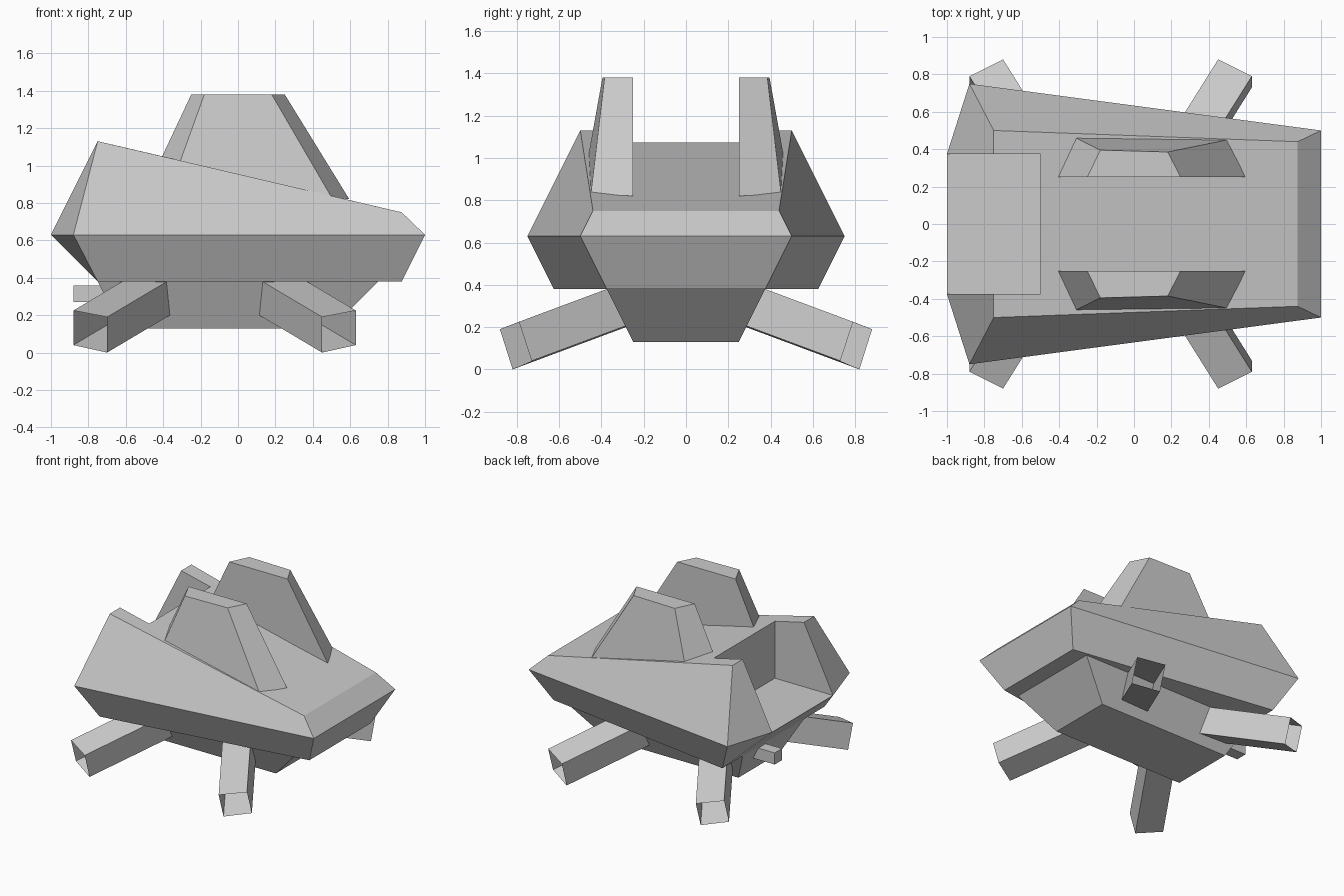
import bpy, bmesh
from mathutils import Vector

if "Cube" in bpy.data.objects:
    bpy.data.objects.remove(bpy.data.objects["Cube"])


def build(name, verts, faces, mirror=False):
    """Flat-faced mesh object; optionally mirrored across y = 0."""
    bm = bmesh.new()
    vs = [bm.verts.new(v) for v in verts]
    for f in faces:
        bm.faces.new([vs[i] for i in f])
    if mirror:
        bmesh.ops.mirror(bm, geom=bm.verts[:] + bm.edges[:] + bm.faces[:],
                         axis='Y', merge_dist=0.0001)
        bmesh.ops.remove_doubles(bm, verts=bm.verts[:], dist=0.0001)
    bmesh.ops.recalc_face_normals(bm, faces=bm.faces[:])
    me = bpy.data.meshes.new(name)
    bm.to_mesh(me)
    bm.free()
    ob = bpy.data.objects.new(name, me)
    bpy.context.collection.objects.link(ob)
    return ob


def loft(name, start, end, open_start=False):
    """Join two four-point loops into a solid block."""
    faces = [(i, (i + 1) % 4, (i + 1) % 4 + 4, i + 4) for i in range(4)]
    faces.append((4, 5, 6, 7))
    if not open_start:
        faces.append((3, 2, 1, 0))
    return build(name, list(start) + list(end), faces)


def rect(x0, x1, y0, y1, z):
    return [(x0, y0, z), (x1, y0, z), (x1, y1, z), (x0, y1, z)]


# Main hull: half of it, keyed by corner, with the open bay at the rear
P = {
    'rear_in': (-1, .375, .63), 'rear_out': (-.88, .75, .63), 'nose': (1, .5, .63),
    'top_in': (-.75, .375, 1.13), 'top_out': (-.75, .5, 1.13), 'top_nose': (.875, .44, .75),
    'bay_top': (-.5, .375, 1.072), 'bay_floor': (-.5, .375, .63),
    'low_in': (-.75, .375, .38), 'low_out': (-.75, .625, .38), 'low_nose': (.875, .375, .38),
}
for key in ('rear_in', 'nose', 'top_nose', 'bay_top', 'bay_floor', 'low_in', 'low_nose'):
    P[key + '_c'] = (P[key][0], 0, P[key][2])
F = [
    'top_in top_out top_nose bay_top', 'bay_top top_nose top_nose_c bay_top_c',
    'rear_out nose top_nose top_out', 'rear_in rear_out top_out top_in',
    'rear_in top_in bay_top bay_floor', 'bay_floor bay_top bay_top_c bay_floor_c',
    'rear_in bay_floor bay_floor_c rear_in_c', 'nose nose_c top_nose_c top_nose',
    'nose low_nose low_nose_c nose_c', 'rear_out low_out low_nose nose',
    'rear_in low_in low_out rear_out', 'rear_in rear_in_c low_in_c low_in',
    'low_in low_in_c low_nose_c low_nose low_out',
]
names = list(P)
build('hull', list(P.values()), [[names.index(n) for n in f.split()] for f in F], mirror=True)

# Tapered belly under the hull
loft('belly', rect(-.75, .75, -.375, .375, .38), rect(-.625, .5, -.25, .25, .13))

# Small exhaust block sticking out behind the belly
loft('exhaust', rect(-.88, -.6, .08, .17, .27), rect(-.88, -.6, .08, .17, .36))

fin_base = [(-.41, .25, 1.04), (.595, .25, .82), (.5, .45, .83), (-.31, .46, 1.02)]
fin_top = [(-.25, .25, 1.38), (.25, .25, 1.38), (.18, .385, 1.38), (-.18, .395, 1.38)]
foot = [(.45, .88, .19), (.63, .79, .225), (.63, .73, .04), (.45, .82, 0)]
reach = Vector((-.32, -.51, .19)) * 1.15

for side, s in (('left', 1), ('right', -1)):
    # Upright fins
    flip = lambda pts: [(x, y * s, z) for x, y, z in pts]
    loft('fin_' + side, flip(fin_base), flip(fin_top))
    # Splayed hollow legs, rear pair mirrored about x = -0.125
    for end, m in (('front', 1), ('rear', -1)):
        place = lambda p: (p[0] if m > 0 else -.25 - p[0], p[1] * s, p[2])
        loft(f'{end}_leg_{side}', [place(p) for p in foot],
             [place(Vector(p) + reach) for p in foot], open_start=True)
